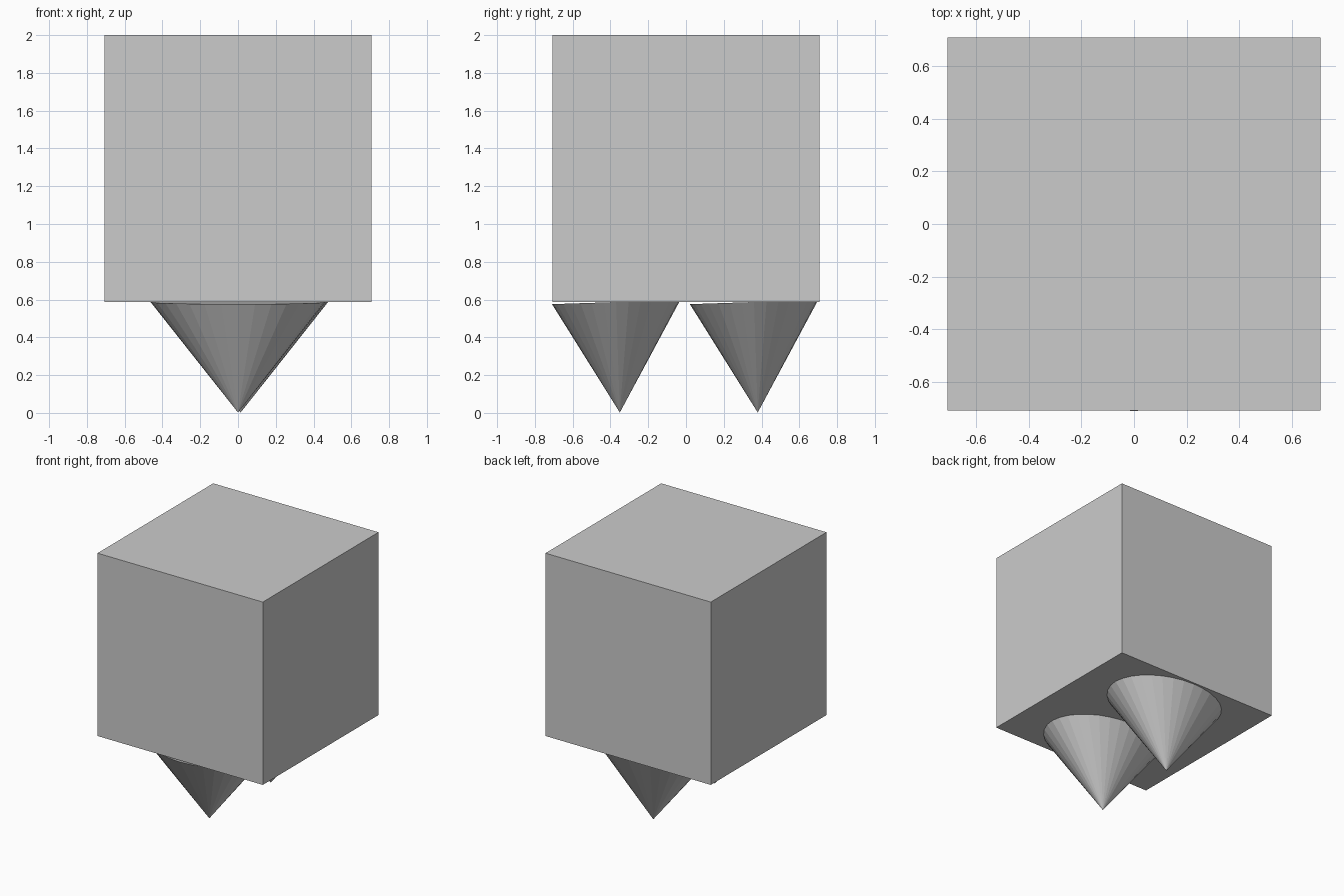
import bpy
import math

if "Cube" in bpy.data.objects:
    bpy.data.objects.remove(bpy.data.objects["Cube"])

SIDE = 1.414      # body edge length
DEPTH = 0.585     # cone height
TILT = math.radians(-1.9)


def downward_cone(name, x, y):
    """Elliptical cone, tip down, leaning slightly so its rim dips towards the front."""
    bpy.ops.mesh.primitive_cone_add(vertices=32, radius1=1, radius2=0, depth=1)
    cone = bpy.context.object
    cone.name = name
    cone.scale = (0.463, 0.34, DEPTH)
    # turn upside down about x, plus the small lean
    cone.rotation_euler = (math.pi - TILT, 0, 0)
    cone.location = (x, y, 0.587 - DEPTH / 2)
    return cone


# Cubic body
bpy.ops.mesh.primitive_cube_add(size=SIDE, location=(0, 0, 2 - SIDE / 2))
bpy.context.object.name = "body"

# Two pointed feet under the body, one in front of the other
downward_cone("front_foot", 0.0, -0.36)
downward_cone("back_foot", 0.014, 0.37)
